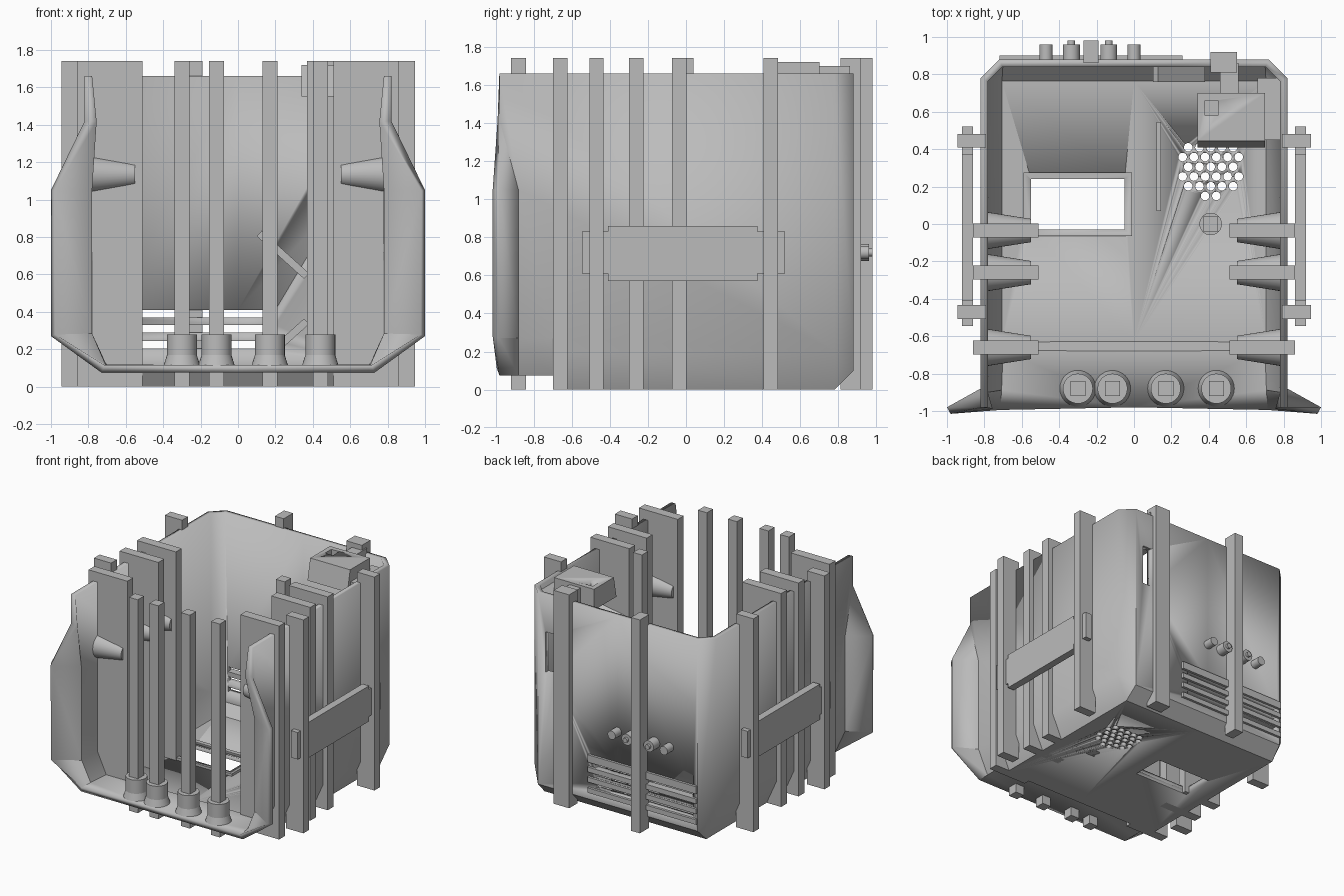
import bpy, bmesh, math
from mathutils import Matrix, Vector

if "Cube" in bpy.data.objects:
    bpy.data.objects.remove(bpy.data.objects["Cube"], do_unlink=True)

grey = bpy.data.materials.new("plain_grey")
grey.use_nodes = True
grey.diffuse_color = (0.5, 0.5, 0.5, 1)
grey.node_tree.nodes["Principled BSDF"].inputs["Base Color"].default_value = grey.diffuse_color

TOP, RIM, WALL = 1.74, 1.66, 0.82


def finish(bm, name):
    mesh = bpy.data.meshes.new(name)
    bm.to_mesh(mesh)
    bm.free()
    mesh.materials.append(grey)
    mesh.polygons.foreach_set("use_smooth", [True] * len(mesh.polygons))
    mesh.set_sharp_from_angle(angle=math.radians(30))
    obj = bpy.data.objects.new(name, mesh)
    bpy.context.collection.objects.link(obj)
    return obj


def add_box(bm, xs, ys, zs, turn=0):
    lows, highs = Vector((xs[0], ys[0], zs[0])), Vector((xs[1], ys[1], zs[1]))
    place = Matrix.Translation((lows + highs) / 2) @ Matrix.Rotation(turn, 4, 'Y')
    bmesh.ops.create_cube(bm, size=1, matrix=place @ Matrix.Diagonal((*(highs - lows), 1)))


def add_cone(bm, centre, r1, r2, depth, axis='Z', angle=0.0, sides=32):
    turn = Matrix.Rotation(angle, 4, axis)
    bmesh.ops.create_cone(bm, cap_ends=True, segments=sides, radius1=r1, radius2=r2,
                          depth=depth, matrix=Matrix.Translation(centre) @ turn)


def box(name, xs, ys, zs, turn=0):
    bm = bmesh.new()
    add_box(bm, xs, ys, zs, turn)
    return finish(bm, name)


def cone(name, *args, **kw):
    bm = bmesh.new()
    add_cone(bm, *args, **kw)
    return finish(bm, name)


def apply_modifier(obj, mod):
    bpy.context.view_layer.objects.active = obj
    bpy.ops.object.modifier_apply(modifier=mod.name)


def cut(obj, cutter):
    mod = obj.modifiers.new("cut", 'BOOLEAN')
    mod.operation, mod.solver, mod.object = 'DIFFERENCE', 'EXACT', cutter
    apply_modifier(obj, mod)


# Shell: one half as named corners, mirrored, then thickened inward
front, neck, step, low, bend, back = -0.98, -0.88, -0.7, -0.65, 0.78, 0.88
fx, cx, sill, cham, flare_hi, tip = 0.73, 0.72, 0.075, 0.27, 1.05, 1.42
wall_top, wall_tip = (WALL, front, RIM), (WALL, front, tip)
lip_hi, lip_lo, lip_floor = (1, front, flare_hi), (1, front, cham), (fx, front, sill)
neck_hi, neck_lo, neck_floor = (WALL, neck, flare_hi), (WALL, neck, cham), (fx, neck, sill)
step_side, step_floor = (WALL, step, cham), (fx, step, sill)
low_side, low_floor = (WALL, low, 0.2), (fx, low, 0)
bend_top, bend_side, bend_floor = (WALL, bend, RIM), (WALL, bend, 0.2), (fx, bend, 0)
back_top, back_low = (cx, back, RIM), (cx, back, 0.1)
mid = lambda p: (0, p[1], p[2])
panels = [
    [wall_top, wall_tip, neck_hi, neck_lo, step_side, low_side, bend_side, bend_top],
    [wall_tip, lip_hi, neck_hi],
    [lip_hi, lip_lo, neck_lo, neck_hi],
    [lip_lo, lip_floor, neck_floor, neck_lo],
    [neck_lo, neck_floor, step_floor, step_side],
    [step_side, step_floor, low_floor, low_side],
    [low_side, low_floor, bend_floor, bend_side],
    [bend_side, bend_floor, back_low],
    [bend_top, bend_side, back_low, back_top],
    [back_top, back_low, mid(back_low), mid(back_top)],
    [back_low, bend_floor, mid(bend_floor), mid(back_low)],
    [mid(lip_floor), lip_floor, neck_floor, step_floor, mid(step_floor)],
    [mid(step_floor), step_floor, low_floor, mid(low_floor)],
    [mid(low_floor), low_floor, bend_floor, mid(bend_floor)],
]
bm = bmesh.new()
for s in (1, -1):
    for panel in panels:
        bm.faces.new([bm.verts.new((s * x, y, z)) for x, y, z in panel])
bmesh.ops.remove_doubles(bm, verts=bm.verts, dist=0.0005)
bmesh.ops.recalc_face_normals(bm, faces=bm.faces)
lowest = min(bm.faces, key=lambda f: f.calc_center_median().z)
if lowest.normal.z > 0:
    bmesh.ops.reverse_faces(bm, faces=bm.faces)
shell = finish(bm, "shell")
thick = shell.modifiers.new("thick", 'SOLIDIFY')
thick.thickness, thick.offset, thick.use_even_offset = 0.04, -1, True
apply_modifier(shell, thick)

# Openings: floor hatch, back slots, back window and round floor vents
bm = bmesh.new()
add_box(bm, (-0.55, -0.05), (-0.03, 0.24), (-0.1, 0.15))
for z in (0.225, 0.31, 0.39):
    add_box(bm, (-0.68, 0.2), (0.8, 0.95), (z - 0.02, z + 0.02))
add_box(bm, (0.57, 0.65), (0.8, 0.95), (1.03, 1.36))
rows = [(2, 0.38), (5, 0.29), (6, 0.26), (5, 0.29), (6, 0.26), (5, 0.29)]
for r, (count, x) in enumerate(rows):
    for i in range(count):
        add_cone(bm, (x + 0.06 * i, 0.15 + 0.052 * r, 0), 0.023, 0.023, 0.3, sides=16)
openings = finish(bm, "openings_cutter")
cut(shell, openings)
hatch = box("hatch_frame", (-0.59, -0.01), (-0.065, 0.275), (0.03, 0.06))
cut(hatch, openings)
bpy.data.objects.remove(openings, do_unlink=True)

# Louvre blades on the back
for z, h in ((0.44, 0.03), (0.35, 0.02), (0.268, 0.02), (0.18, 0.02)):
    box("louvre_blade", (-0.72, 0.26), (0.86, 0.9), (z - h, z + h))

# Front posts with flared collars
for x in (-0.3, -0.115, 0.17, 0.44):
    box("front_post", (x - 0.04, x + 0.04), (-0.92, -0.84), (0, TOP))
    cone("collar", (x, neck, 0.19), 0.08, 0.08, 0.18)
    cone("collar_foot", (x, neck, 0.14), 0.1, 0.078, 0.07)
box("inner_post", (0.37, 0.45), (-0.04, 0.04), (0, TOP))
cone("inner_collar", (0.41, 0, 0.07), 0.06, 0.06, 0.08)

# Back posts
box("back_post", (-0.27, -0.19), (0.86, 0.98), (0, TOP))
box("wide_back_post", (0.41, 0.55), (0.81, 0.92), (0, TOP))

# Side slats, pegs, outer posts, clips and side bars
for s in (1, -1):
    def across(a, b):
        return sorted((s * a, s * b))
    for y in (-0.035, -0.26, -0.66):
        box("side_slat", across(0.51, 0.86), (y - 0.038, y + 0.038), (0, TOP))
        cone("peg", (s * 0.67, y, 1.135), 0.1, 0.062, 0.24, axis='Y', angle=-s * math.pi / 2)
    for y in (-0.47, 0.445):
        box("outer_post", across(0.79, 0.945), (y - 0.037, y + 0.037), (0, TOP))
        box("post_clip", across(0.86, 0.92), (y - 0.075, y + 0.075), (0.61, 0.83))
    box("side_bar", across(0.86, 0.92), (-0.41, 0.375), (0.57, 0.86))

# Round connectors on the back
for x, r in ((-0.47, 0.035), (-0.335, 0.045), (-0.135, 0.045), (0, 0.035)):
    cone("connector", (x, 0.91, 0.72), r, r, 0.1, axis='X', angle=math.pi / 2)
    if r > 0.04:
        cone("connector_tip", (x, 0.965, 0.72), 0.02, 0.02, 0.03, axis='X', angle=math.pi / 2)

# Slanted ribs inside the back wall and a low rib on the floor
for z, turn in ((0.705, 1), (0.235, -1)):
    box("slanted_rib", (0.07, 0.41), (0.76, 0.86), (z - 0.02, z + 0.02), turn * math.radians(42))
box("floor_rib", (0.12, 0.145), (0.07, 0.545), (0.03, 0.12))

# Bracket in the back corner with a sloped front and a notch
bm = bmesh.new()
add_box(bm, (0.34, 0.7), (0.41, 0.7), (1.55, TOP - 0.02))
for v in bm.verts:
    if v.co.y < 0.5 and v.co.z > RIM:
        v.co.y += 0.035
bracket = finish(bm, "corner_bracket")
notch = box("notch_cutter", (0.38, 0.45), (0.58, 0.66), (1.65, 1.8))
cut(bracket, notch)
bpy.data.objects.remove(notch, do_unlink=True)
box("bracket_neck", (0.46, 0.56), (0.68, 0.86), (1.55, 1.7))
box("bracket_arm", (0.66, 0.78), (0.45, 0.78), (1.55, 1.62))
